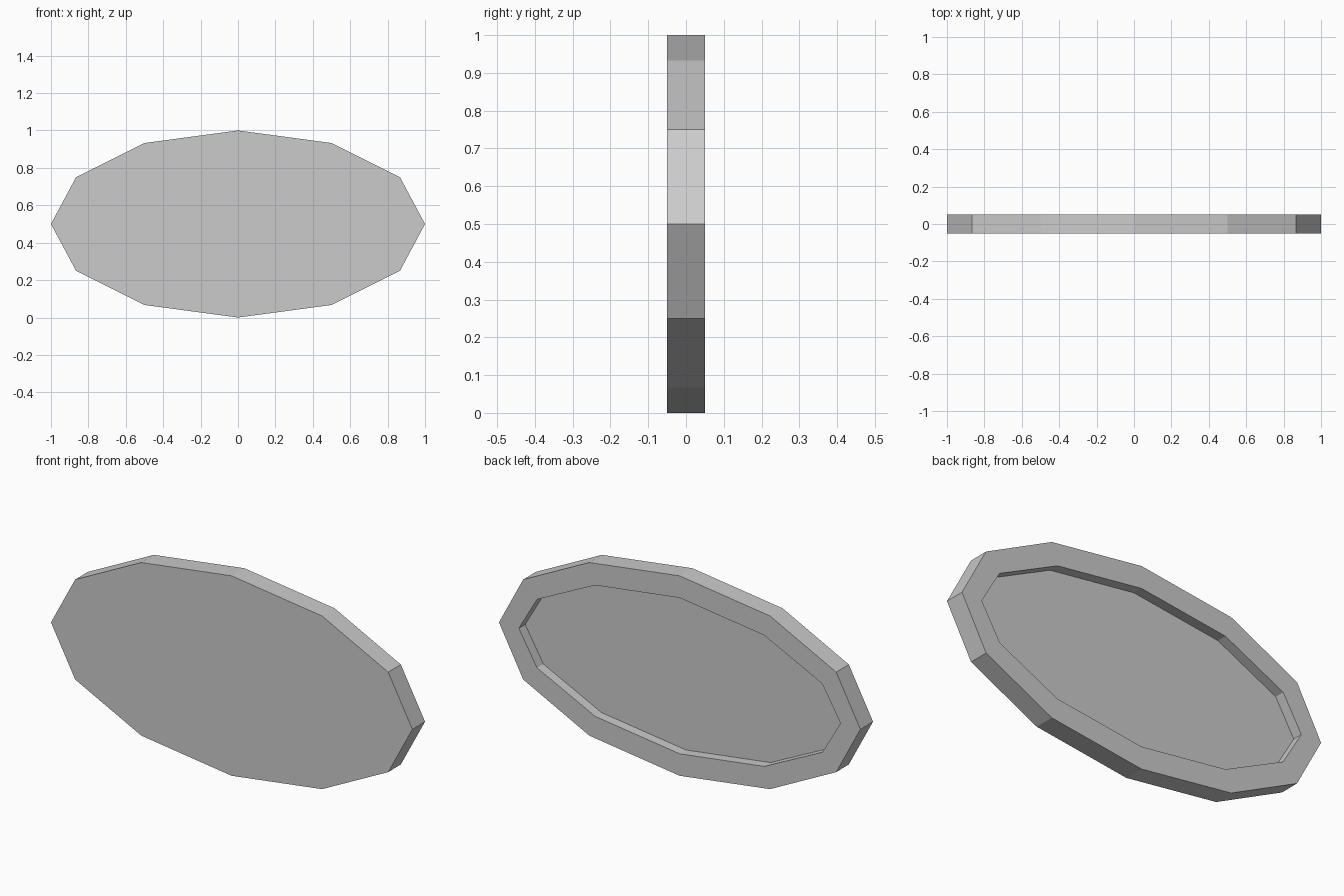
import bpy, bmesh
from math import sin, cos, pi

if "Cube" in bpy.data.objects:
    bpy.data.objects.remove(bpy.data.objects["Cube"])

SIDES, RX, RZ, HALF = 12, 1.0, 0.5, 0.05
RIM, DEPTH = 0.11, 0.05

bm = bmesh.new()

# Oval front panel, extruded back to full thickness
ring = [bm.verts.new((RX * cos(2 * pi * i / SIDES), -HALF, 0.5 + RZ * sin(2 * pi * i / SIDES)))
        for i in range(SIDES)]
front = bm.faces.new(ring)
ext = bmesh.ops.extrude_face_region(bm, geom=[front], use_keep_orig=True)
back = next(g for g in ext["geom"] if isinstance(g, bmesh.types.BMFace))
bmesh.ops.translate(bm, verts=back.verts[:], vec=(0, 2 * HALF, 0))
bmesh.ops.recalc_face_normals(bm, faces=bm.faces[:])

# Rim around the back
bmesh.ops.inset_region(bm, faces=[back], thickness=RIM, use_even_offset=False)

# Recess sunk into the back
ext = bmesh.ops.extrude_discrete_faces(bm, faces=[back])
floor = ext["faces"][0]
bmesh.ops.translate(bm, verts=floor.verts[:], vec=(0, -DEPTH, 0))
bmesh.ops.recalc_face_normals(bm, faces=bm.faces[:])

mesh = bpy.data.meshes.new("oval_panel")
bm.to_mesh(mesh)
bm.free()
bpy.context.collection.objects.link(bpy.data.objects.new("oval_panel", mesh))
